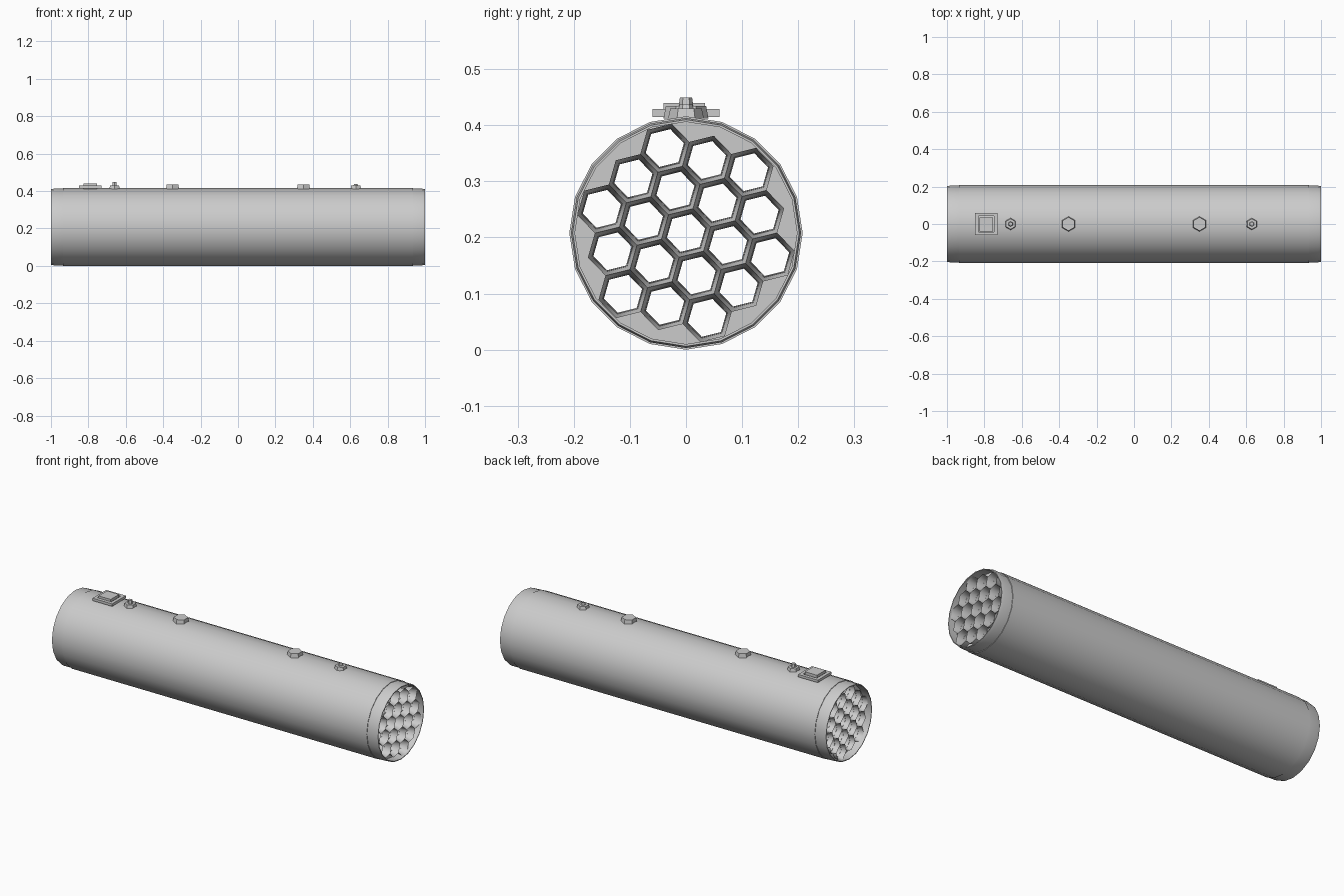
import bpy, bmesh, math
from math import sin, cos, pi, radians

if "Cube" in bpy.data.objects:
    bpy.data.objects.remove(bpy.data.objects["Cube"])

CZ = 0.208            # axis height
PITCH = 0.078         # spacing of the tube lattice
TILT = radians(-16)   # lattice rotation seen from +x
SIDES = 20


def finish(bm, name, angle=35):
    bmesh.ops.recalc_face_normals(bm, faces=bm.faces)
    me = bpy.data.meshes.new(name)
    bm.to_mesh(me)
    bm.free()
    ob = bpy.data.objects.new(name, me)
    bpy.context.collection.objects.link(ob)
    bpy.ops.object.select_all(action='DESELECT')
    ob.select_set(True)
    bpy.context.view_layer.objects.active = ob
    bpy.ops.object.shade_smooth_by_angle(angle=radians(angle))
    return ob


def ring(bm, x, r, n, cy=0, cz=CZ, rot=0):
    return [bm.verts.new((x, cy + r * cos(rot + 2 * pi * i / n),
                          cz + r * sin(rot + 2 * pi * i / n))) for i in range(n)]


def bridge(bm, a, b):
    n = len(a)
    for i in range(n):
        bm.faces.new((a[i], a[(i + 1) % n], b[(i + 1) % n], b[i]))


def lathe(name, profile):
    bm = bmesh.new()
    rings = [ring(bm, x, r, SIDES) for x, r in profile]
    for a, b in zip(rings, rings[1:]):
        bridge(bm, a, b)
    return finish(bm, name)


# 19 tube centres on a hexagonal lattice
centres = []
for q in range(-2, 3):
    for r in range(-2, 3):
        if abs(q + r) <= 2:
            u, v = PITCH * (q + r / 2), PITCH * r * math.sqrt(3) / 2
            centres.append((u * cos(TILT) - v * sin(TILT),
                            CZ + u * sin(TILT) + v * cos(TILT)))

# outer body and end bands with an inner lip
lathe("body_shell", [(-0.935, 0.2), (-0.935, 0.208), (0.935, 0.208), (0.935, 0.2)])
for side, name in ((-1, "rear_band"), (1, "front_band")):
    lathe(name, [(side * x, r) for x, r in
                 ((0.93, 0.205), (0.985, 0.205), (1.0, 0.202), (1.0, 0.198), (0.95, 0.198))])

# hexagonal through tubes, flaring into a honeycomb at both ends
CELL, HOLE = PITCH / math.sqrt(3), 0.035
bm = bmesh.new()
for cy, cz in centres:
    loops = [ring(bm, x, r, 6, cy, cz, TILT + pi / 6)
             for x, r in ((-0.98, CELL), (-0.94, HOLE), (0.94, HOLE), (0.99, CELL))]
    for a, b in zip(loops, loops[1:]):
        bridge(bm, a, b)
bmesh.ops.remove_doubles(bm, verts=bm.verts, dist=0.0005)
finish(bm, "launch_tubes", 65)

# perforated end plates behind the flares
for x, name in ((-0.953, "rear_plate"), (0.953, "front_plate")):
    bm = bmesh.new()
    edges = []
    outlines = [ring(bm, x, 0.203, SIDES)]
    outlines += [ring(bm, x, 0.037, 6, cy, cz, TILT + pi / 6) for cy, cz in centres]
    for o in outlines:
        edges += [bm.edges.new((o[i], o[(i + 1) % len(o)])) for i in range(len(o))]
    bmesh.ops.triangle_fill(bm, edges=edges, use_beauty=True, normal=(1, 0, 0))
    finish(bm, name)


# top fittings
def prism(name, x, z0, z1, r0, r1):
    bm = bmesh.new()
    bmesh.ops.create_cone(bm, cap_ends=True, segments=6, radius1=r0, radius2=r1, depth=z1 - z0)
    bmesh.ops.translate(bm, verts=bm.verts, vec=(x, 0, (z0 + z1) / 2))
    return finish(bm, name)


def box(name, x, y, z, sx, sy, sz):
    bm = bmesh.new()
    bmesh.ops.create_cube(bm, size=1)
    bmesh.ops.scale(bm, verts=bm.verts, vec=(sx, sy, sz))
    bmesh.ops.translate(bm, verts=bm.verts, vec=(x, y, z))
    return finish(bm, name)


for x, name in ((-0.35, "rear_lug"), (0.35, "front_lug")):
    prism(name, x, 0.412, 0.434, 0.04, 0.036)
for x, name, top in ((-0.66, "rear_bolt", 0.449), (0.63, "front_bolt", 0.437)):
    prism(name + "_base", x, 0.412, 0.43, 0.032, 0.028)
    prism(name + "_head", x, 0.428, top, 0.014, 0.011)

# square connector: frame and raised block
FX = -0.79
for s in (-1, 1):
    box("connector_frame_side", FX, s * 0.051, 0.422, 0.12, 0.018, 0.014)
    box("connector_frame_end", FX + s * 0.051, 0, 0.422, 0.018, 0.086, 0.014)
box("connector_block", FX, -0.003, 0.426, 0.074, 0.074, 0.028)
